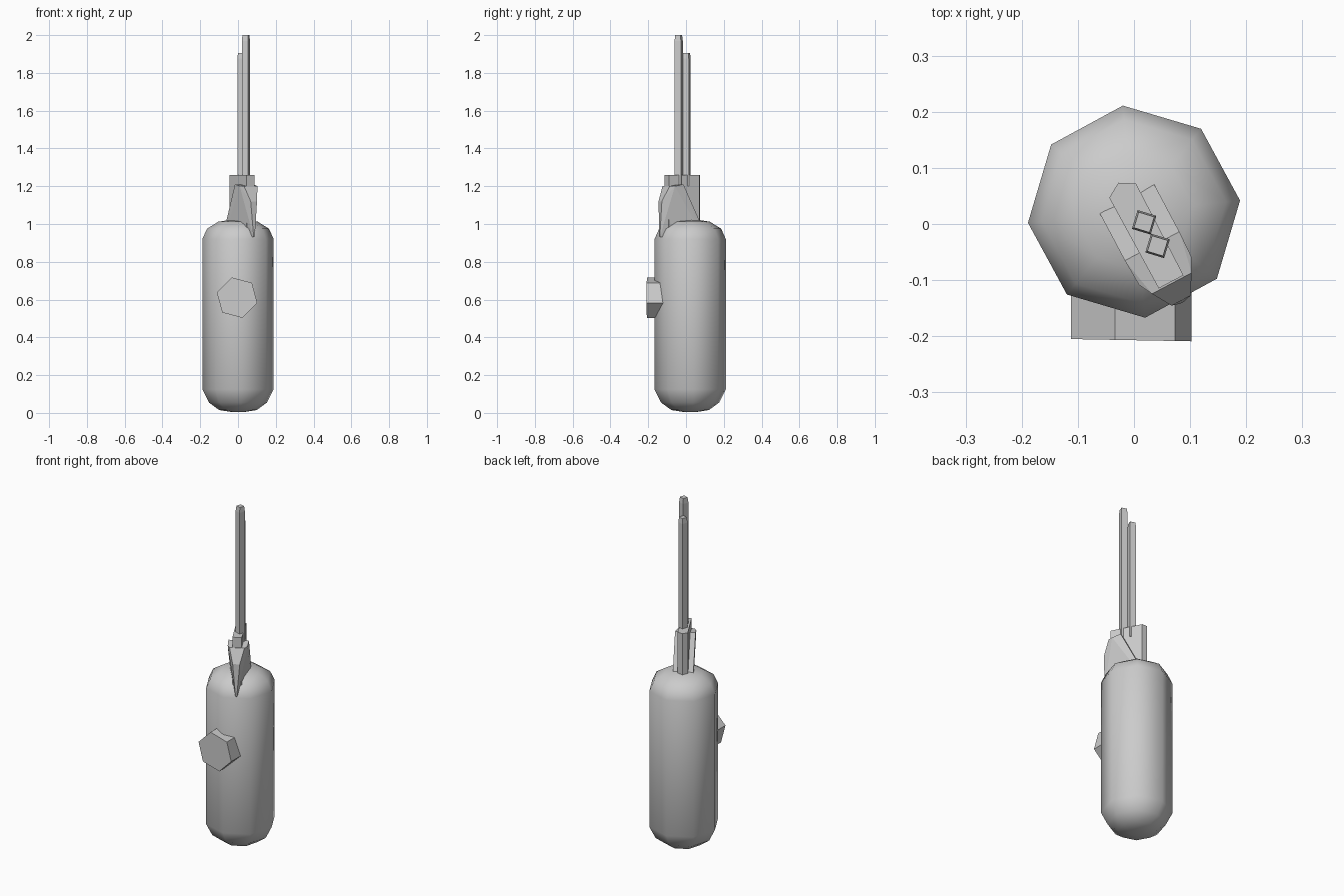
import bpy, bmesh, math
from mathutils import Matrix, Vector

if "Cube" in bpy.data.objects:
    bpy.data.objects.remove(bpy.data.objects["Cube"])


def make(name, bm, smooth=None):
    bmesh.ops.recalc_face_normals(bm, faces=bm.faces[:])
    me = bpy.data.meshes.new(name)
    bm.to_mesh(me)
    bm.free()
    ob = bpy.data.objects.new(name, me)
    bpy.context.collection.objects.link(ob)
    if smooth:
        bpy.ops.object.select_all(action='DESELECT')
        ob.select_set(True)
        bpy.context.view_layer.objects.active = ob
        bpy.ops.object.shade_smooth_by_angle(angle=math.radians(smooth))
    return ob


def loft(name, rings, smooth=None):
    """Skin a stack of equal-sized point rings and cap both ends."""
    bm = bmesh.new()
    vs = [[bm.verts.new(p) for p in r] for r in rings]
    n = len(vs[0])
    for a, b in zip(vs, vs[1:]):
        for i in range(n):
            j = (i + 1) % n
            bm.faces.new((a[i], a[j], b[j], b[i]))
    bm.faces.new(vs[0][::-1])
    bm.faces.new(vs[-1])
    return make(name, bm, smooth)


def polygon(n, r, start):
    return [(r * math.cos(math.radians(start) + math.tau * i / n),
             r * math.sin(math.radians(start) + math.tau * i / n)) for i in range(n)]


# Eight-sided tank with domed ends
profile = [(0.03, 0.004), (0.10, 0.015), (0.155, 0.055), (0.19, 0.125),
           (0.19, 0.92), (0.165, 0.975), (0.105, 1.012), (0.03, 1.024)]
loft("tank", [[(x, y + 0.022, z) for x, y in polygon(8, r, 6)] for r, z in profile], 50)

# Hexagonal gauge on the front
loft("gauge", [[(x - 0.005, y + 0.0185 * -x, z + 0.61) for x, z in polygon(6, 0.111, 45)]
               for y in (-0.207, -0.09)])

# Valve parts share a turned frame: u runs forward, w sideways
turn = math.radians(-62)
frame = Matrix.Translation((0.0088, 0.0047, 0)) @ Matrix.Rotation(turn, 4, 'Z')

# Central valve block with a pointed back
outline = [(-0.078, 0), (-0.062, -0.027), (0.122, -0.025), (0.122, 0.025), (-0.062, 0.027)]
loft("valve_block", [[frame @ Vector((u, w, z)) for u, w in outline] for z in (0.98, 1.26)])

# Handle cheeks closing to a prow at the front
half = [(-0.045, 0.055, 0.97), (-0.045, 0.055, 1.02), (0.05, 0.055, 1.21),
        (0.10, 0.053, 1.20), (0.125, 0.04, 1.20), (0.16, 0.019, 1.12),
        (0.164, 0.003, 0.93)]
bm = bmesh.new()
for s in (-1, 1):
    for u, w, z in half:
        bm.verts.new(frame @ Vector((u, s * w, z)))
res = bmesh.ops.convex_hull(bm, input=bm.verts[:])
bmesh.ops.dissolve_limit(bm, angle_limit=0.02, verts=bm.verts[:], edges=bm.edges[:])
make("handle", bm)

# Two square rods with slightly narrowed tips
for name, cx, cy, top in (("rear_rod", 0.018, 0.003, 1.905), ("front_rod", 0.042, -0.039, 2.0)):
    loft(name, [[(cx + x, cy + y, z) for x, y in polygon(4, s * math.sqrt(2), 28)]
                for s, z in ((0.0175, 1.2), (0.0175, top - 0.03), (0.0145, top))])
